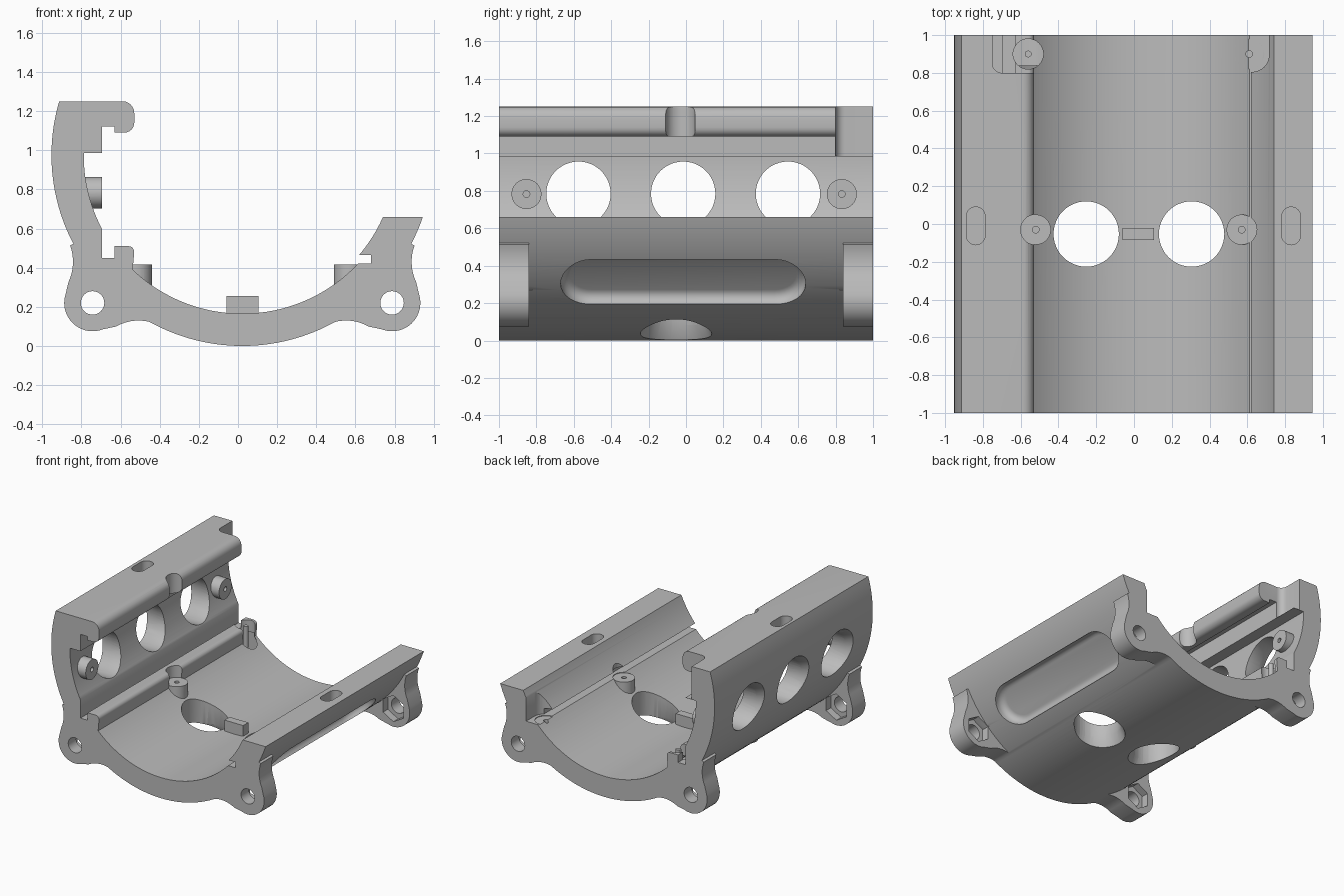
import bpy, bmesh, math
from math import sin, cos, pi, radians
from mathutils import Vector

if "Cube" in bpy.data.objects:
    bpy.data.objects.remove(bpy.data.objects["Cube"])

CX, CZ, R_OUT, R_IN, R_LIP = 0.022, 0.975, 0.975, 0.81, 0.785

grey = bpy.data.materials.new("plain grey")
grey.use_nodes = True
grey.diffuse_color = (0.5, 0.5, 0.5, 1)
grey.node_tree.nodes["Principled BSDF"].inputs["Base Color"].default_value = (0.5, 0.5, 0.5, 1)


def finish(name, bm):
    bmesh.ops.recalc_face_normals(bm, faces=bm.faces)
    mesh = bpy.data.meshes.new(name)
    bm.to_mesh(mesh)
    bm.free()
    mesh.materials.append(grey)
    ob = bpy.data.objects.new(name, mesh)
    bpy.context.collection.objects.link(ob)
    return ob


def sweep(name, ring, offset, round_end=0):
    """Extrude a closed ring of points; optionally round the far end."""
    bm = bmesh.new()
    face = bm.faces.new([bm.verts.new(p) for p in ring])
    new = bmesh.ops.extrude_face_region(bm, geom=[face])["geom"]
    bmesh.ops.translate(bm, vec=offset, verts=[g for g in new if isinstance(g, bmesh.types.BMVert)])
    if round_end:
        cap = [g for g in new if isinstance(g, bmesh.types.BMFace)][0]
        bmesh.ops.bevel(bm, geom=list(cap.edges), offset=round_end, segments=5,
                        profile=0.5, affect='EDGES')
    return finish(name, bm)


def prism(name, pts, y0, y1):
    return sweep(name, [(x, y0, z) for x, z in pts], Vector((0, y1 - y0, 0)))


def box(name, x0, x1, y0, y1, z0, z1):
    return prism(name, [(x0, z0), (x1, z0), (x1, z1), (x0, z1)], y0, y1)


def rod(name, p0, p1, r0, r1=None, n=48):
    """Cylinder or cone between two points."""
    p0, p1 = Vector(p0), Vector(p1)
    d = p1 - p0
    bm = bmesh.new()
    bmesh.ops.create_cone(bm, cap_ends=True, segments=n, radius1=r0,
                          radius2=r0 if r1 is None else r1, depth=d.length)
    bm.transform(d.to_track_quat('Z', 'Y').to_matrix().to_4x4())
    bmesh.ops.translate(bm, vec=(p0 + p1) / 2, verts=bm.verts)
    return finish(name, bm)


def slot(name, centre, out, half, r, depth, round_end=0):
    """Stadium-shaped cutter, long in y, sinking against the out direction."""
    c, out = Vector(centre), Vector(out)
    side = Vector((0, 1, 0)).cross(out)
    ring = []
    for i in range(34):
        a = pi * (i % 17) / 16 + (pi if i > 16 else 0)
        ring.append(c + out * 0.1 + side * r * cos(a)
                    + Vector((0, r * sin(a) + (half - r) * (1 if i < 17 else -1), 0)))
    return sweep(name, ring, -out * (depth + 0.1), round_end)


def arc(cx, cz, r, a0, a1, n):
    return [(cx + r * cos(radians(a0 + (a1 - a0) * i / n)),
             cz + r * sin(radians(a0 + (a1 - a0) * i / n))) for i in range(n + 1)]


def angle_at(z, r, left=False):
    a = math.degrees(math.asin((z - CZ) / r))
    return 180 - a if left else 360 + a


def combine(target, other, op):
    mod = target.modifiers.new(op, 'BOOLEAN')
    mod.operation, mod.solver, mod.object = op, 'EXACT', other
    bpy.context.view_layer.update()
    mesh = bpy.data.meshes.new_from_object(target.evaluated_get(bpy.context.evaluated_depsgraph_get()))
    target.modifiers.clear()
    target.data = mesh
    bpy.data.objects.remove(other)


def cut(other):
    combine(body, other, 'DIFFERENCE')


def add(other):
    combine(body, other, 'UNION')


# Cradle section: outer arc, right wall groove, trough, left rail, tall wall, top lip
section = arc(CX, CZ, R_OUT, angle_at(1.25, R_OUT, True), angle_at(0.66, R_OUT), 90)
section += arc(CX, CZ, R_LIP, angle_at(0.66, R_LIP), angle_at(0.465, R_LIP), 10)
section += [(0.68, 0.465), (0.68, 0.42)]
section += arc(CX, CZ, R_IN, angle_at(0.42, R_IN), angle_at(0.39, R_IN, True), 50)
section += arc(-0.56, 0.48, 0.03, 0, 90, 5)
section += [(-0.63, 0.51), (-0.63, 0.45), (-0.695, 0.45)]
section += arc(CX, CZ, R_IN, angle_at(0.60, R_IN, True), angle_at(0.985, R_IN, True), 16)
section += [(-0.695, 0.985), (-0.695, 1.12), (-0.63, 1.12), (-0.63, 1.09)]
section += arc(-0.58, 1.14, 0.05, -90, 0, 6) + arc(-0.59, 1.19, 0.06, 0, 90, 6)
body = prism("cradle_body", section, -1, 1)

# Mounting ears at both ends, mirrored across the section
EAR_X, EAR_Z = 0.765, 0.22
flank = arc(1.11, 0.43, 0.245, 160, 205, 8)
foot = arc(0.53, -0.10, 0.23, 60, 112, 8)
ear = flank + arc(EAR_X, EAR_Z, 0.145, 18, -112, 14) + foot
ear += arc(0, CZ, 0.9, -63, -28, 8)
for s in (1, -1):
    for e in (1, -1):
        add(prism("ear", [(CX + s * x, z) for x, z in ear], e * 0.84, e))
        x = CX + s * EAR_X
        cut(rod("bolt_hole", (x, e * 0.8, EAR_Z), (x, e * 1.1, EAR_Z), 0.06, n=32))
        cut(rod("nut_pocket", (x, e * 0.82, EAR_Z), (x, e * 0.9, EAR_Z), 0.105, n=6))

# Clearance notches in the lips at the back end
cut(sweep("left_notch", [(-0.4, 0.8, 0.986), (-0.4, 1.1, 0.986), (-0.75, 1.1, 0.986)]
          + [(x, y, 0.986) for x, y in arc(-0.70, 0.85, 0.05, 180, 270, 6)], Vector((0, 0, 0.4))))
cut(sweep("right_notch", [(0.5, 0.8, 0.42), (0.5, 1.1, 0.42), (0.715, 1.1, 0.42)]
          + [(x, y, 0.42) for x, y in arc(0.625, 0.895, 0.09, 0, -90, 8)], Vector((0, 0, 0.4))))

# Screw bosses with vertical access cuts above them
for x, y in ((-0.52, -0.03), (0.57, -0.03), (-0.56, 0.9), (0.61, 0.9)):
    cut(rod("access_cut", (x, y, 0.415), (x, y, 1.4), 0.08))
    floor_x = min(abs(x - CX) + 0.08, R_OUT)
    base = CZ - math.sqrt(0.89 ** 2 - (abs(x - CX) - 0.08) ** 2)
    add(rod("boss", (x, y, base), (x, y, 0.415), 0.08))
    cut(rod("boss_hole", (x, y, 0.33), (x, y, 0.5), 0.018, n=16))

# Round windows with an outer countersink in the tall wall
for y in (-0.575, -0.015, 0.545):
    cut(rod("wall_window", (-1.2, y, 0.785), (-0.6, y, 0.785), 0.172))
    cut(rod("wall_countersink", (-0.98, y, 0.785), (-0.88, y, 0.785), 0.215, 0.17))

# Round windows in the floor
for x in (-0.253, 0.305):
    cut(rod("floor_window", (x, -0.053, -0.2), (x, -0.053, 0.38), 0.173))
    cut(rod("floor_countersink", (x, -0.053, -0.02), (x, -0.053, 0.09), 0.215, 0.17))

# Side pegs on the tall wall
for y in (-0.853, 0.833):
    add(rod("peg", (-0.85, y, 0.783), (-0.695, y, 0.783), 0.08))
    cut(rod("peg_hole", (-0.78, y, 0.783), (-0.6, y, 0.783), 0.018, n=16))

# Locating block on the trough floor
add(box("locating_block", -0.06, 0.105, -0.085, -0.02, 0.12, 0.255))

# Pockets in the top edges and the long recess on the outer right flank
for x, top in ((-0.838, 1.25), (0.832, 0.66)):
    cut(slot("top_pocket", (x, -0.01, top), (0, 0, 1), 0.1, 0.05, 0.09))
tilt = radians(-43.5)
out = Vector((cos(tilt), 0, sin(tilt)))
cut(slot("side_recess", Vector((CX, -0.015, CZ)) + out * R_OUT, out, 0.655, 0.165, 0.075, 0.05))

# Smooth curved faces, crisp edges
bpy.context.view_layer.objects.active = body
body.select_set(True)
bpy.ops.object.shade_smooth_by_angle(angle=radians(28))
